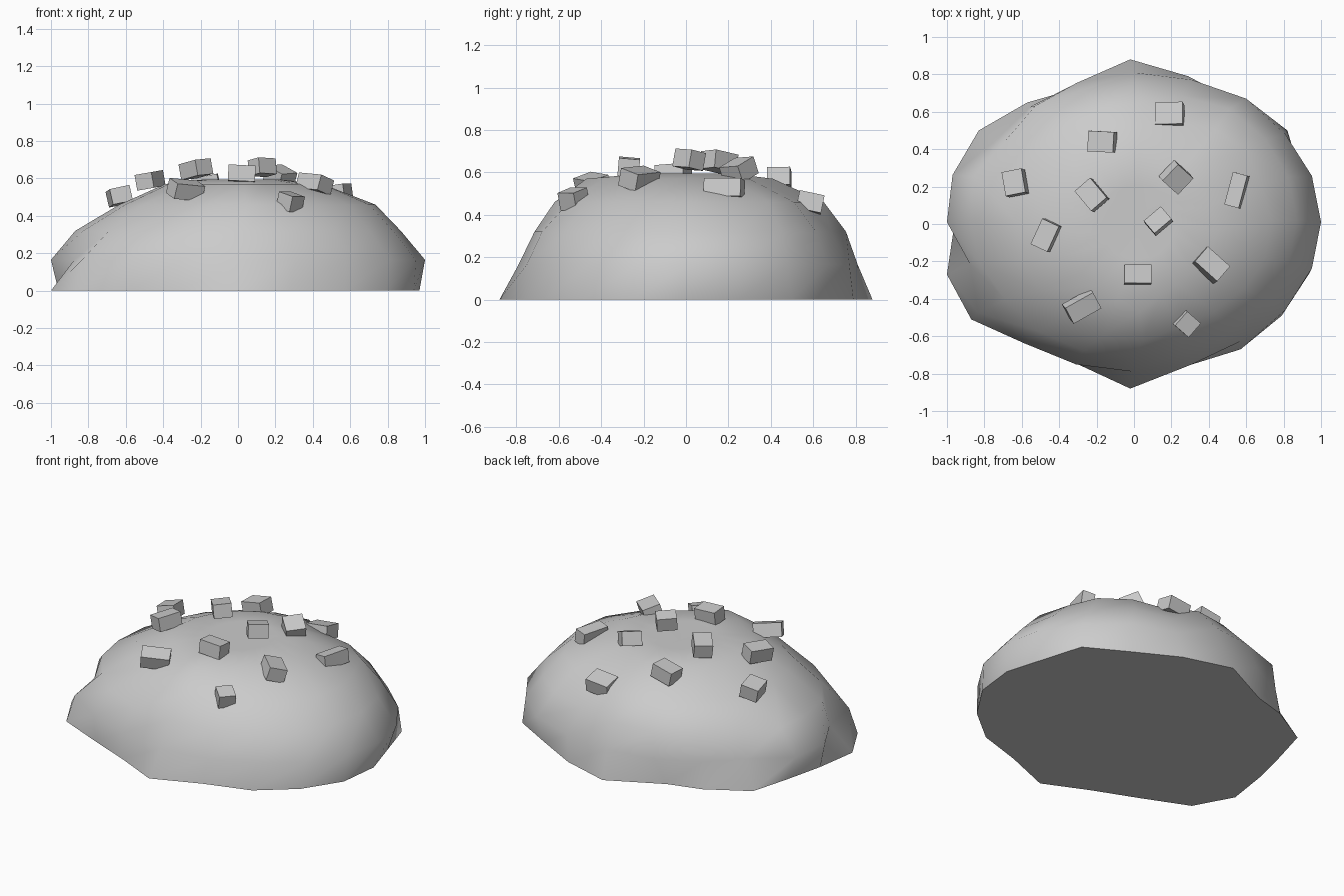
import bpy, bmesh, math
from mathutils import Matrix, Vector

if "Cube" in bpy.data.objects:
    bpy.data.objects.remove(bpy.data.objects["Cube"])

N = 20  # segments around the mound


def ellipse(cx, cy, rx, ry, z, bumps=None):
    """One ring of the mound, optionally scaled per segment."""
    pts = []
    for i in range(N):
        a = 2 * math.pi * i / N
        s = (bumps or {}).get(i, 1.0)
        pts.append((cx + rx * s * math.cos(a), cy + ry * s * math.sin(a), z))
    return pts


# Uneven footprint on the ground
foot = [(.97, 0), (.895, .25), (.82, .50), (.56, .645), (.29, .79),
        (-.02, .88), (-.36, .71), (-.57, .65), (-.83, .50), (-.90, .25),
        (-.96, 0), (-1, -.27), (-.87, -.51), (-.57, -.64), (-.30, -.75),
        (-.02, -.88), (.28, -.76), (.57, -.67), (.79, -.49), (.94, -.26)]

# Mound: stacked rings closed with a flat base and a dimpled top
rings = [
    [(x, y, 0) for x, y in foot],
    ellipse(0, .01, 1.0, .80, .165, {3: 1.02, 6: .98, 7: .95, 8: .92, 9: 1.02,
                                     11: .92, 12: 1.03, 17: .98}),
    ellipse(0, .02, .87, .735, .32, {4: .95, 7: 1.03, 8: .98, 9: 1.03, 12: .98}),
    ellipse(.05, .015, .685, .635, .46, {1: .97, 3: .96, 4: .88, 13: .95, 16: .94,
                                         17: .94, 18: .97}),
    ellipse(.03, -.03, .42, .44, .57, {1: .93, 2: .93, 3: .92, 4: .86, 12: .9, 13: .84,
                                       14: .9, 16: .85, 17: .82, 18: .84, 19: .9}),
    ellipse(.02, .01, .20, .20, .595),
]
bm = bmesh.new()
loops = [[bm.verts.new(p) for p in r] for r in rings]
for lo, hi in zip(loops, loops[1:]):
    for i in range(N):
        j = (i + 1) % N
        bm.faces.new((lo[i], lo[j], hi[j], hi[i]))
top = bm.verts.new((.03, .02, .565))
for i in range(N):
    bm.faces.new((loops[-1][i], loops[-1][(i + 1) % N], top))
bm.faces.new(loops[0][::-1])
mesh = bpy.data.meshes.new("mound")
bm.to_mesh(mesh)
bm.free()
mound = bpy.data.objects.new("mound", mesh)
bpy.context.collection.objects.link(mound)
bpy.context.view_layer.objects.active = mound
mound.select_set(True)
bpy.ops.object.shade_smooth_by_angle(angle=math.radians(50))
mound.select_set(False)


def chunk(name, loc, size, turn, tilt_x, tilt_y):
    """Small flat-faced block, turned about z and then tilted."""
    m = (Matrix.Translation(loc)
         @ Matrix.Rotation(math.radians(tilt_x), 4, 'X')
         @ Matrix.Rotation(math.radians(tilt_y), 4, 'Y')
         @ Matrix.Rotation(math.radians(turn), 4, 'Z')
         @ Matrix.Diagonal(Vector((*size, 1))))
    b = bmesh.new()
    bmesh.ops.create_cube(b, size=1, matrix=m)
    me = bpy.data.meshes.new(name)
    b.to_mesh(me)
    b.free()
    bpy.context.collection.objects.link(bpy.data.objects.new(name, me))


# Scattered topping: x, y, z, width, depth, turn, tilt x, tilt y
toppings = [
    (.02, -.27, .625, .145, .10, 0, -5, 3),
    (-.28, -.44, .54, .17, .10, 27, 14, 13),
    (.28, -.53, .475, .10, .10, -42, 10, 12),
    (.41, -.22, .57, .16, .11, -40, -10, 14),
    (.13, .015, .66, .12, .09, 40, -10, -5),
    (.225, .25, .61, .12, .12, 45, 18, 14),
    (.55, .18, .525, .08, .18, -15, -2, -8),
    (.19, .585, .455, .15, .12, 0, -12, -6),
    (-.17, .44, .57, .14, .11, -3, 0, -12),
    (-.225, .155, .65, .11, .14, 40, -5, -10),
    (-.635, .22, .505, .11, .13, 10, -5, -13),
    (-.47, -.06, .59, .10, .15, -25, 0, -10),
]
for k, (x, y, z, w, d, t, tx, ty) in enumerate(toppings, 1):
    chunk(f"topping_chunk_{k}", (x, y, z), (w, d, .085), t, tx, ty)
